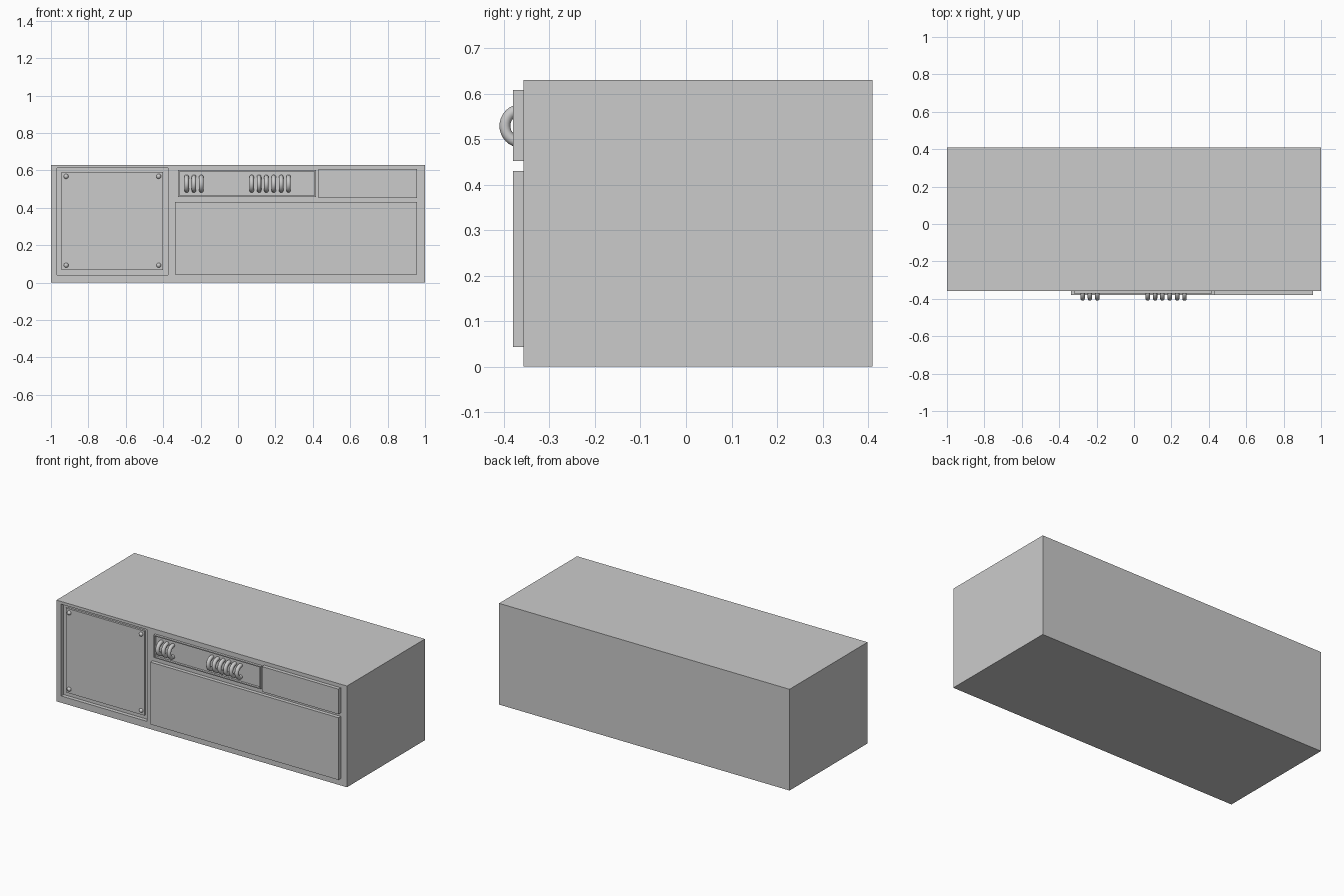
import bpy, bmesh, math

if "Cube" in bpy.data.objects:
    bpy.data.objects.remove(bpy.data.objects["Cube"])

FRONT = -0.357  # front plane of the cabinet


def box(name, x, y, z, rim=0.0, sink=0.0):
    """Box from (min, max) ranges; optional sunken front with a rim."""
    bm = bmesh.new()
    bmesh.ops.create_cube(bm, size=1)
    for v in bm.verts:
        v.co = [(r[0] + r[1]) / 2 + c * (r[1] - r[0]) for c, r in zip(v.co, (x, y, z))]
    if rim:
        bm.normal_update()
        face = min(bm.faces, key=lambda f: f.calc_center_median().y)
        bmesh.ops.inset_individual(bm, faces=[face], thickness=rim)
        # Extrude the inset face inward to form straight walls
        new = bmesh.ops.extrude_discrete_faces(bm, faces=[face])["faces"][0]
        bmesh.ops.translate(bm, verts=new.verts, vec=(0, sink, 0))
    me = bpy.data.meshes.new(name)
    bm.to_mesh(me)
    bm.free()
    ob = bpy.data.objects.new(name, me)
    bpy.context.collection.objects.link(ob)
    return ob


# Cabinet body with a recess for the access panel
body = box("cabinet_body", (-1, 1), (FRONT, 0.41), (0, 0.63))
cutter = box("recess_cutter", (-0.967, -0.375), (-0.5, FRONT + 0.024), (0.042, 0.613))
cutter.hide_render = True
cutter.hide_viewport = True
cut = body.modifiers.new("recess", "BOOLEAN")
cut.operation = "DIFFERENCE"
cut.solver = "EXACT"
cut.object = cutter

# Access panel sitting in the recess, with corner rivets
PANEL_Y = -0.346
box("access_panel", (-0.943, -0.402), (PANEL_Y, -0.325), (0.067, 0.592))
for x in (-0.919, -0.424):
    for z in (0.093, 0.568):
        bpy.ops.mesh.primitive_uv_sphere_add(segments=16, ring_count=8, radius=0.013,
                                             location=(x, PANEL_Y, z))
        bpy.context.object.name = "panel_rivet"
        bpy.ops.object.shade_smooth()

# Raised front panels
box("lower_front_panel", (-0.338, 0.958), (-0.38, FRONT + 0.01), (0.043, 0.43))
box("upper_front_panel", (0.43, 0.958), (-0.38, FRONT + 0.01), (0.452, 0.608))

# Shallow rimmed tray holding the rings
box("ring_tray", (-0.32, 0.416), (-0.372, FRONT + 0.01), (0.459, 0.601), rim=0.009, sink=0.014)

# Two groups of upright rings
for start, count in ((-0.275, 3), (0.073, 6)):
    for i in range(count):
        bpy.ops.mesh.primitive_torus_add(major_radius=0.036, minor_radius=0.012,
                                         major_segments=32, minor_segments=12,
                                         location=(start + i * 0.0394, -0.362, 0.529),
                                         rotation=(0, math.pi / 2, 0))
        bpy.context.object.name = "tray_ring"
        bpy.ops.object.shade_smooth()
